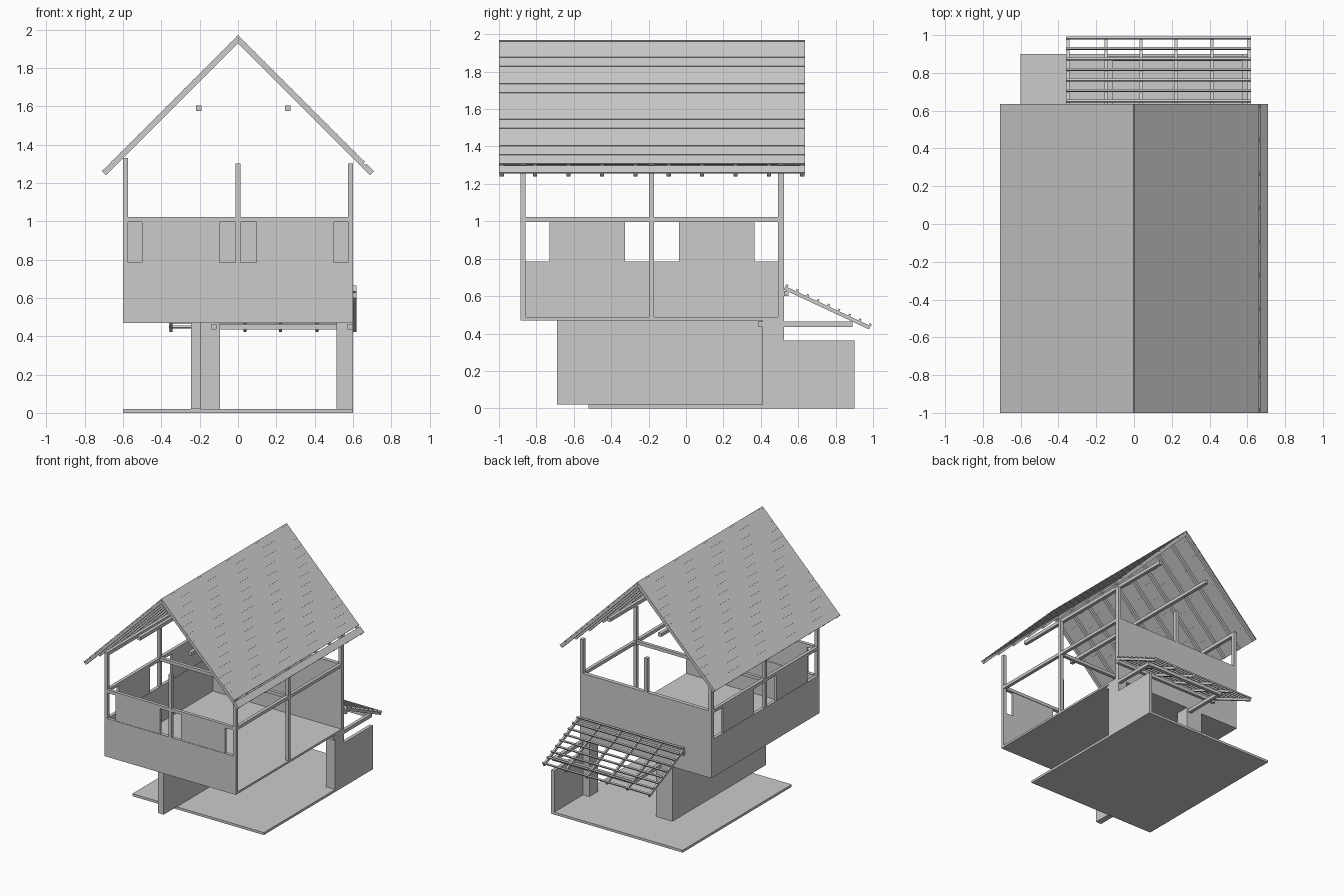
import bpy, math
from mathutils import Vector

if "Cube" in bpy.data.objects:
    bpy.data.objects.remove(bpy.data.objects["Cube"])


def mesh(name, verts, faces):
    me = bpy.data.meshes.new(name)
    me.from_pydata(verts, [], faces)
    me.update()
    ob = bpy.data.objects.new(name, me)
    bpy.context.collection.objects.link(ob)
    return ob


FACES = [(0, 1, 3, 2), (4, 6, 7, 5), (0, 4, 5, 1), (2, 3, 7, 6), (0, 2, 6, 4), (1, 5, 7, 3)]


def box(name, x0, x1, y0, y1, z0, z1):
    return mesh(name, [(x, y, z) for x in (x0, x1) for y in (y0, y1) for z in (z0, z1)], FACES)


def sloped(name, origin, along, across, normal, a, b, c):
    """Box spanning ranges a, b, c on three custom axes."""
    o, u, v, w = map(Vector, (origin, along, across, normal))
    faces = FACES
    if u.cross(v).dot(w) < 0:
        faces = [f[::-1] for f in FACES]
    return mesh(name, [o + u * i + v * j + w * k for i in a for j in b for k in c], faces)


# Ground level: slab, long wall, rear piers and low side wall
box("ground_slab", -0.6, 0.6, -0.52, 0.9, 0, 0.02)
box("ground_wall", -0.245, -0.195, -0.69, 0.525, 0.02, 0.47)
box("rear_pier_left", -0.195, -0.095, 0.41, 0.525, 0.02, 0.47)
box("rear_pier_right", 0.515, 0.6, 0.41, 0.525, 0.02, 0.47)
box("low_side_wall", 0.572, 0.6, 0.525, 0.9, 0.02, 0.362)

# Upper floor: floor, solid walls (right side is open)
X, Y0, Y1, T = 0.6, -0.885, 0.525, 0.027
box("upper_floor", -X, X, Y0, Y1, 0.47, 0.487)
box("front_wall", -X, X, Y0, Y0 + T, 0.487, 0.785)
box("left_wall", -X, -X + T, Y0 + T, Y1 - 0.033, 0.487, 0.785)
box("back_wall", -X, X, Y1 - 0.033, Y1, 0.487, 1.02)

# Window panels centred in each bay
for x in (-0.298, 0.298):
    box("front_panel", x - 0.202, x + 0.202, Y0 + 0.004, Y0 + T - 0.004, 0.785, 0.998)
for y in (-0.527, 0.165):
    box("left_panel", -X + 0.004, -X + T - 0.004, y - 0.202, y + 0.202, 0.785, 0.998)

# Timber frame: posts and rails
for x in (-X, X - T):
    box("front_corner_post", x, x + T, Y0, Y0 + T, 0.487, 1.3)
    box("middle_side_post", x, x + T, -0.197, -0.17, 0.487, 1.3)
    box("back_corner_post", x, x + T, Y1 - 0.033, Y1, 1.02, 1.3)
    box("side_rail", x, x + T, Y0 + T, Y1 - 0.033, 0.997, 1.023)
box("front_centre_post", -0.0135, 0.0135, Y0, Y0 + T, 0.785, 1.3)
box("back_centre_post", -0.0135, 0.0135, Y1 - 0.033, Y1, 1.02, 1.3)
box("front_rail", -X + T, X - T, Y0, Y0 + T, 0.997, 1.023)
box("cross_rail", -X + T, X - T, -0.197, -0.17, 0.997, 1.023)
box("left_top_plate", -X, -X + T, Y0, Y1, 1.3, 1.33)

# Purlins
for x in (-0.205, 0.26):
    box("purlin", x - 0.014, x + 0.014, -1, 0.635, 1.575, 1.603)

# Main roof: rows of tiles over rafters on each 45 degree slope
R = math.sqrt(0.5)
L, ROWS = 0.71 / R, 15
for s, side in ((1, "right"), (-1, "left")):
    down, up = Vector((s * R, 0, -R)), Vector((s * R, 0, R))
    for i in range(ROWS):
        a, b = i * L / ROWS, (i + 1) * L / ROWS
        if s == 1 and i == ROWS - 1:
            a += 0.012      # narrow slit above the last row
        lift = (down + up * 0.03).normalized()
        sloped(side + "_tile_row", Vector((0, 0, 1.972)) + down * a, lift, (0, 1, 0), up,
               (0, b - a), (-1, 0.635), (-0.012, -0.002))
    for i in range(10):
        y = -0.985 + i * 0.1785
        sloped(side + "_rafter", (0, y, 1.972), down, (0, 1, 0), up,
               (0.02, L), (-0.011, 0.011), (-0.03, -0.011))

# Awning support frame behind the house
for x in (-0.139, 0.572):
    box("awning_bearer", x, x + 0.028, 0.385, 0.89, 0.435, 0.463)
box("awning_cross_beam", -0.139, 0.6, 0.862, 0.89, 0.436, 0.464)
box("awning_ledger", -0.36, 0.617, 0.525, 0.548, 0.6, 0.628)

# Awning lattice: rafters and battens
ang = math.atan2(0.21, 0.45)
d = Vector((0, math.cos(ang), -math.sin(ang)))
n = Vector((0, math.sin(ang), math.cos(ang)))
top = Vector((0, 0.535, 0.66))
for x in (-0.35, -0.148, 0.037, 0.222, 0.413, 0.609):
    sloped("awning_rafter", top, d, (1, 0, 0), n, (0, 0.503), (x - 0.008, x + 0.008), (-0.028, -0.008))
for i in range(9):
    t = 0.006 + i * 0.0615
    sloped("awning_batten", top, d, (1, 0, 0), n, (t - 0.006, t + 0.006), (-0.36, 0.619), (-0.008, 0.004))
